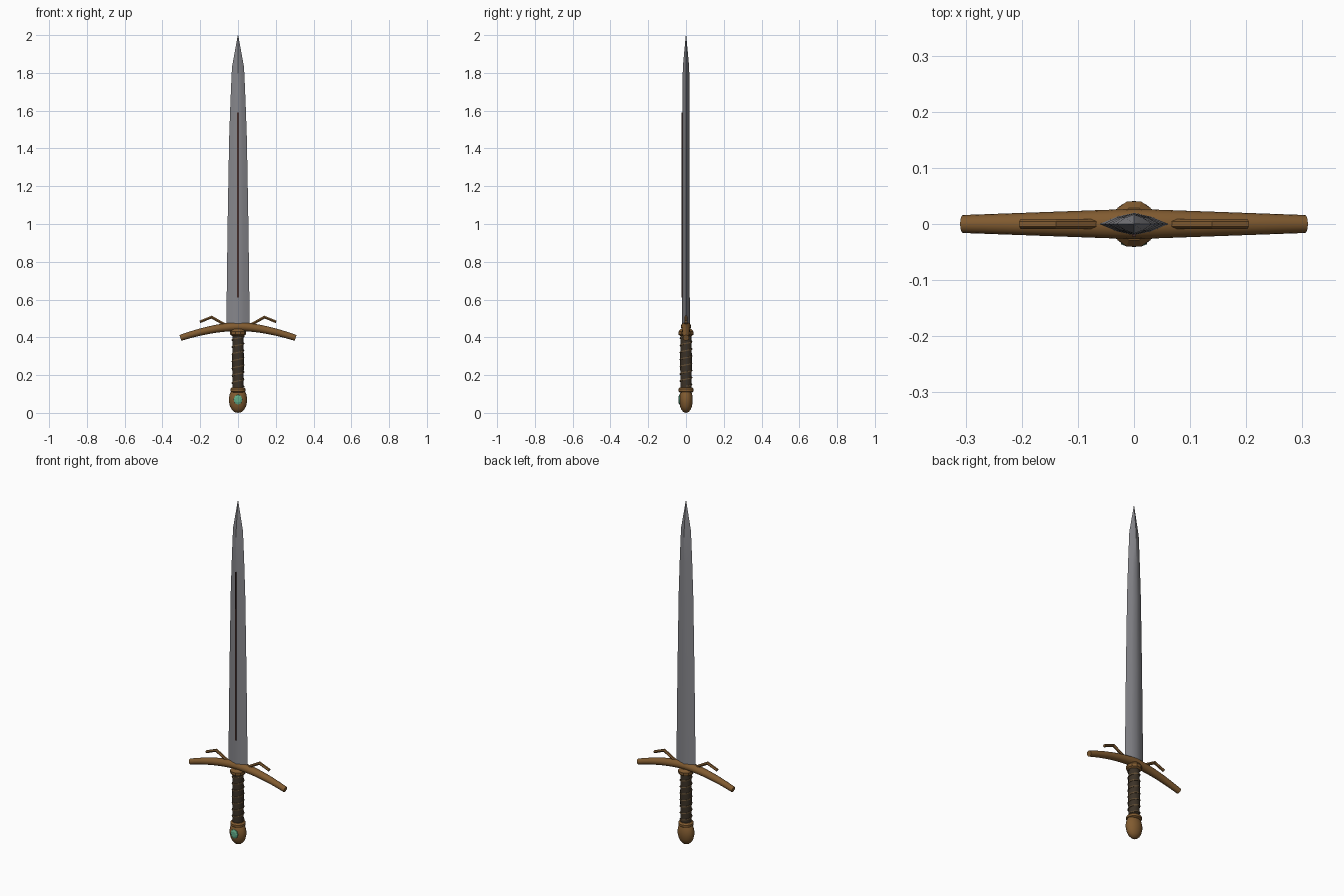
import bpy, bmesh, math
from mathutils import Vector

if "Cube" in bpy.data.objects:
    bpy.data.objects.remove(bpy.data.objects["Cube"])


def material(name, rgb):
    m = bpy.data.materials.new(name)
    m.diffuse_color = (*rgb, 1)
    m.use_nodes = True
    m.node_tree.nodes["Principled BSDF"].inputs["Base Color"].default_value = m.diffuse_color
    return m


STEEL = material("steel", (0.24, 0.24, 0.26))
BRONZE = material("bronze", (0.22, 0.105, 0.03))
LEATHER = material("dark leather", (0.045, 0.032, 0.02))
WIRE = material("wire", (0.12, 0.075, 0.035))
INLAY = material("dark red inlay", (0.06, 0.025, 0.02))
GEM = material("green gem", (0.12, 0.42, 0.25))


def skin(name, rings, mat, smooth=True, angle=35):
    """Join rings of points into a closed solid."""
    bm = bmesh.new()
    loops = [[bm.verts.new(p) for p in r] for r in rings]
    n = len(loops[0])
    for a, b in zip(loops, loops[1:]):
        for i in range(n):
            j = (i + 1) % n
            bm.faces.new((a[i], a[j], b[j], b[i]))
    bm.faces.new(loops[0])
    bm.faces.new(loops[-1])
    bmesh.ops.remove_doubles(bm, verts=bm.verts, dist=1e-5)
    bmesh.ops.recalc_face_normals(bm, faces=bm.faces)
    me = bpy.data.meshes.new(name)
    bm.to_mesh(me)
    bm.free()
    ob = bpy.data.objects.new(name, me)
    bpy.context.collection.objects.link(ob)
    me.materials.append(mat)
    if smooth:
        bpy.ops.object.select_all(action='DESELECT')
        bpy.context.view_layer.objects.active = ob
        ob.select_set(True)
        bpy.ops.object.shade_smooth_by_angle(angle=math.radians(angle))
    return ob


def circle(n):
    return [(math.cos(2 * math.pi * i / n), math.sin(2 * math.pi * i / n)) for i in range(n)]


def lathe(name, profile, mat, n=24, ysc=1.0, **kw):
    return skin(name, [[(r * c, r * s * ysc, z) for c, s in circle(n)] for r, z in profile], mat, **kw)


def sweep_xz(name, path, mat, n=12, **kw):
    """Tube along (x, z, y radius, in-plane radius) points in the xz plane."""
    rings = []
    for i, (x, z, ry, rz) in enumerate(path):
        a, b = path[max(i - 1, 0)], path[min(i + 1, len(path) - 1)]
        t = Vector((b[0] - a[0], b[1] - a[1])).normalized()
        rings.append([(x - t.y * s * rz, c * ry, z + t.x * s * rz) for c, s in circle(n)])
    return skin(name, rings, mat, **kw)


# Blade: lens-shaped section, tapering to a point
section = [(1, 0), (0.5, 0.65), (0, 1), (-0.5, 0.65), (-1, 0), (-0.5, -0.65), (0, -1), (0.5, -0.65)]
stations = [(0.45, 0.062, 0.02), (1.0, 0.055, 0.0195), (1.45, 0.047, 0.019),
            (1.65, 0.04, 0.0185), (1.83, 0.032, 0.017), (2.0, 0.001, 0.001)]
skin("blade", [[(u * w, v * t, z) for u, v in section] for z, w, t in stations], STEEL)

# Inlay strip on the front of the blade
skin("blade_inlay", [[(x, y, z) for x, y in ((-0.004, -0.0225), (0.004, -0.0225), (0.004, -0.016), (-0.004, -0.016))]
                     for z in (0.61, 1.59)], INLAY, smooth=False)

# Curved crossguard, thicker in the middle
guard = []
for i in range(17):
    u = -1 + i / 8
    guard.append((0.305 * u, 0.457 - 0.06 * abs(u) ** 1.7, 0.027 - 0.011 * abs(u), 0.024 - 0.008 * abs(u)))
sweep_xz("crossguard", guard, BRONZE, n=16)

# Bent prongs above the guard
for side, label in ((-1, "left"), (1, "right")):
    prong = [(side * x, z, 0.009, r) for x, z, r in
             ((0.06, 0.462, 0.008), (0.14, 0.507, 0.009), (0.202, 0.482, 0.008))]
    sweep_xz("prong_" + label, prong, BRONZE, n=6, smooth=False)

# Grip with collars at both ends
lathe("grip", [(0.029, 0.11), (0.031, 0.27), (0.029, 0.44)], LEATHER)
lathe("upper_collar", [(0.03, 0.407), (0.041, 0.414), (0.042, 0.43), (0.03, 0.445)], BRONZE, n=10, smooth=False)
lathe("lower_collar", [(0.032, 0.108), (0.041, 0.114), (0.041, 0.126), (0.033, 0.134)], BRONZE)

# Spiral wire around the grip
turns, steps = 7, 20
helix = []
for i in range(turns * steps + 1):
    a = 2 * math.pi * i / steps
    z = 0.14 + 0.265 * i / (turns * steps)
    helix.append([((0.031 + 0.003 * c) * math.cos(a), (0.031 + 0.003 * c) * math.sin(a), z + 0.004 * s)
                  for c, s in circle(6)])
skin("grip_wire", helix, WIRE, angle=65)

# Pommel: egg shape flattened front to back
pommel = [(0.0005, 0.0), (0.018, 0.004), (0.033, 0.017), (0.043, 0.036), (0.048, 0.06),
          (0.048, 0.078), (0.044, 0.098), (0.036, 0.115)]
lathe("pommel", pommel, BRONZE, ysc=0.74)

# Faceted gem on the front of the pommel
skin("pommel_gem", [[(r * c, y, 0.07 + 1.15 * r * s) for c, s in circle(8)]
                    for r, y in ((0.024, -0.026), (0.023, -0.036), (0.013, -0.040))], GEM, smooth=False)
